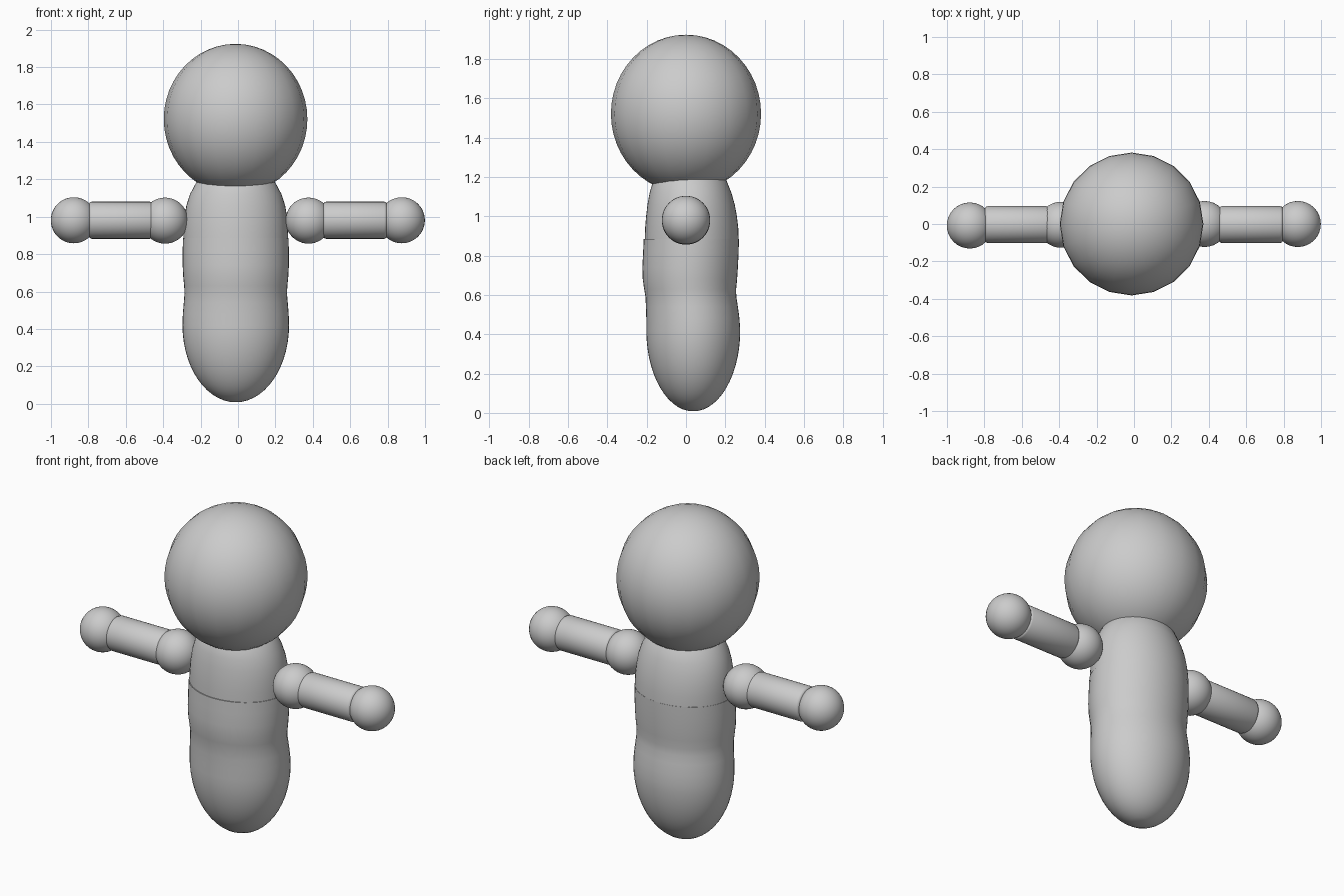
import bpy, bmesh, math

if "Cube" in bpy.data.objects:
    bpy.data.objects.remove(bpy.data.objects["Cube"])


def finish(bm, name, angle=40):
    bmesh.ops.recalc_face_normals(bm, faces=bm.faces)
    me = bpy.data.meshes.new(name)
    bm.to_mesh(me)
    bm.free()
    ob = bpy.data.objects.new(name, me)
    bpy.context.collection.objects.link(ob)
    bpy.ops.object.select_all(action='DESELECT')
    ob.select_set(True)
    bpy.context.view_layer.objects.active = ob
    bpy.ops.object.shade_smooth_by_angle(angle=math.radians(angle))
    return ob


def ball(name, loc, radii, seg=32, rings=24):
    bm = bmesh.new()
    bmesh.ops.create_uvsphere(bm, u_segments=seg, v_segments=rings, radius=1)
    bmesh.ops.scale(bm, vec=radii, verts=bm.verts)
    bmesh.ops.translate(bm, vec=loc, verts=bm.verts)
    return finish(bm, name)


def loft(name, rings, seg=48):
    # rings: (z, centre y, half width x, half depth y)
    bm = bmesh.new()
    loops = []
    for z, cy, rx, ry in rings:
        loops.append([bm.verts.new((CX + rx * math.cos(t), cy + ry * math.sin(t), z))
                      for t in (2 * math.pi * i / seg for i in range(seg))])
    for a, b in zip(loops, loops[1:]):
        for i in range(seg):
            j = (i + 1) % seg
            bm.faces.new((a[i], a[j], b[j], b[i]))
    bm.faces.new(loops[0])
    bm.faces.new(loops[-1])
    return finish(bm, name)


def arm_tube(name, x0, x1, r, z, bevel=0.015, seg=32):
    bm = bmesh.new()
    prof = [(x0, r - bevel), (x0 + bevel * 0.3, r - bevel * 0.3), (x0 + bevel, r),
            (x1 - bevel, r), (x1 - bevel * 0.3, r - bevel * 0.3), (x1, r - bevel)]
    loops = [[bm.verts.new((x, p * math.cos(t) - 0.003, z + p * math.sin(t)))
              for t in (2 * math.pi * i / seg for i in range(seg))] for x, p in prof]
    for a, b in zip(loops, loops[1:]):
        for i in range(seg):
            j = (i + 1) % seg
            bm.faces.new((a[i], a[j], b[j], b[i]))
    bm.faces.new(loops[0])
    bm.faces.new(loops[-1])
    return finish(bm, name, 50)


CX = -0.012

# Head
ball("head", (-0.013, 0, 1.522), (0.384, 0.382, 0.402), 20, 24)

# Lower body: rounded base, slight waist, belly
base = []
for i in range(1, 15):
    a = math.pi / 2 * i / 14
    k = math.sin(a)
    base.append((0.42 - 0.412 * math.cos(a), 0.037, 0.285 * k, 0.239 * k))
belly = [(0.48, 0.035, 0.283, 0.237), (0.54, 0.03, 0.278, 0.234), (0.59, 0.025, 0.274, 0.231),
         (0.63, 0.021, 0.276, 0.234), (0.68, 0.02, 0.281, 0.24), (0.74, 0.021, 0.284, 0.243),
         (0.82, 0.025, 0.284, 0.243), (0.885, 0.027, 0.282, 0.242)]
loft("lower_body", base + belly)

# Chest, running up inside the head
loft("chest", [(0.88, 0.029, 0.28, 0.239), (0.94, 0.029, 0.279, 0.237), (1.0, 0.028, 0.274, 0.231),
               (1.06, 0.026, 0.264, 0.222), (1.12, 0.023, 0.245, 0.208), (1.18, 0.02, 0.213, 0.187),
               (1.23, 0.018, 0.17, 0.15), (1.27, 0.018, 0.11, 0.1), (1.29, 0.018, 0.04, 0.04)])

# Arms: shoulder ball, tube, hand ball on each side
for side, s, shoulder, hand, y in (("left", -1, 0.39, 0.878, -0.008), ("right", 1, 0.377, 0.876, 0.0)):
    ball(side + "_shoulder", (s * shoulder, y / 2, 0.979), (0.123,) * 3)
    ball(side + "_hand", (s * hand, y, 0.981), (0.123,) * 3)
    ends = sorted((s * 0.455, s * 0.797))
    arm_tube(side + "_arm", ends[0], ends[1], 0.099, 0.981)
